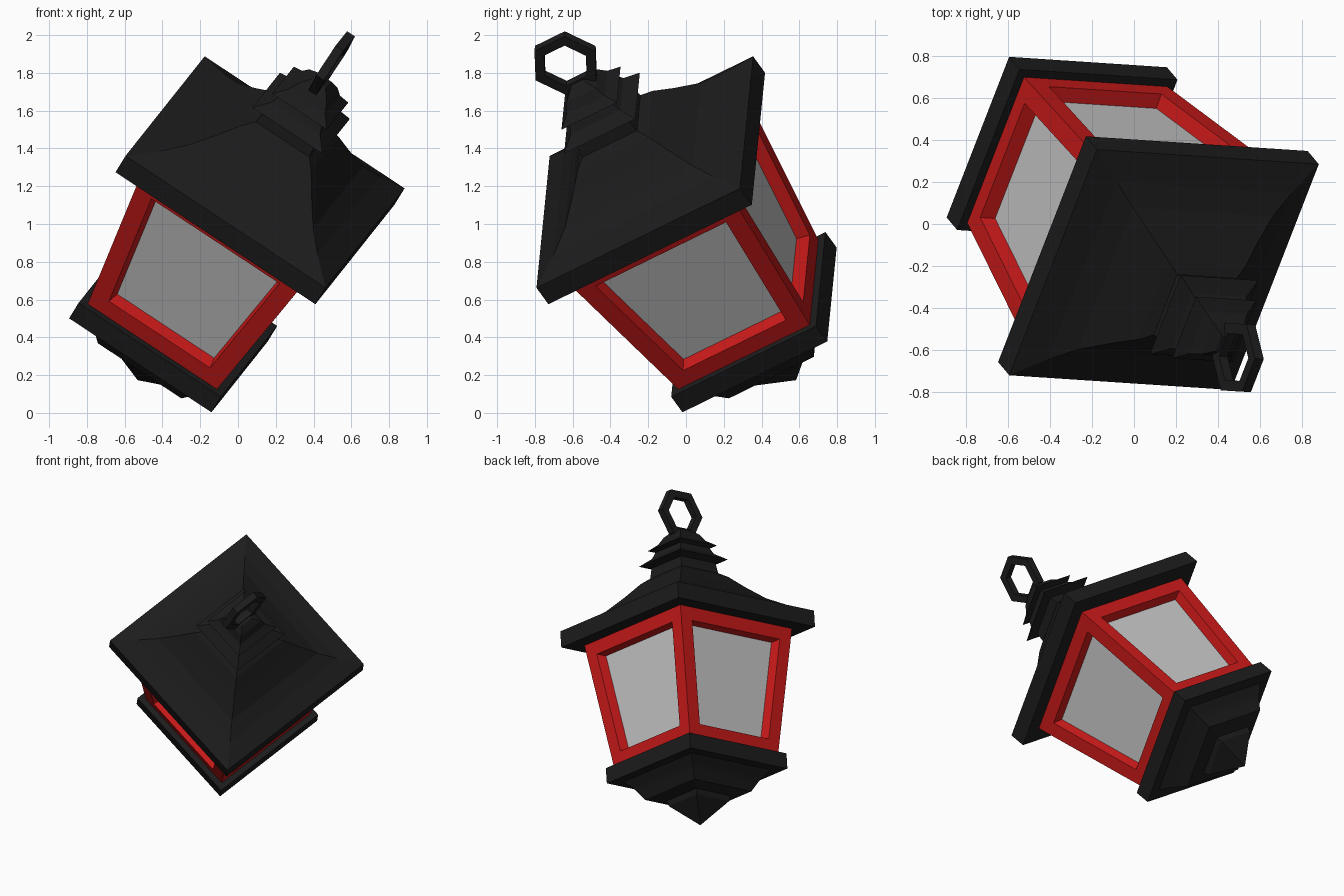
import bpy, bmesh, math
from mathutils import Matrix, Vector

if "Cube" in bpy.data.objects:
    bpy.data.objects.remove(bpy.data.objects["Cube"])

# Tilted lantern frame: side axes e1, e2 and the lantern's own up axis
e1 = Vector((0.833, -0.055, -0.550)).normalized()
e2 = Vector((0.331, 0.848, 0.414))
e2 = (e2 - e1 * e2.dot(e1)).normalized()
up = e1.cross(e2)
ORIGIN = Vector((0.09, -0.155, 1.188))      # centre of the roof underside


def frame(x, y, z, origin):
    m = Matrix((x, y, z)).transposed().to_4x4()
    m.translation = origin
    return m


LANTERN = frame(e1, e2, up, ORIGIN)


def material(name, rgb):
    m = bpy.data.materials.new(name)
    m.diffuse_color = (*rgb, 1)
    m.use_nodes = True
    m.node_tree.nodes["Principled BSDF"].inputs["Base Color"].default_value = m.diffuse_color
    return m


BLACK = material("black_metal", (0.012, 0.012, 0.012))
RED = material("red_paint", (0.6, 0.01, 0.01))


def lathe(profile, sides=4, turn=math.pi / 4, scale=math.sqrt(2), closed=False):
    """Turn an (r, h) profile into a faceted solid; square by default."""
    bm = bmesh.new()
    rings = []
    for r, h in profile:
        rings.append([bm.verts.new((r * scale * math.cos(turn + math.tau * i / sides),
                                    r * scale * math.sin(turn + math.tau * i / sides), h))
                      for i in range(sides)])
    pairs = list(zip(rings, rings[1:])) + ([(rings[-1], rings[0])] if closed else [])
    for a, b in pairs:
        for i in range(sides):
            j = (i + 1) % sides
            bm.faces.new((a[i], a[j], b[j], b[i]))
    bmesh.ops.remove_doubles(bm, verts=bm.verts, dist=1e-5)
    bmesh.ops.recalc_face_normals(bm, faces=bm.faces)
    return bm


def finish(bm, name, mat=None, matrix=LANTERN):
    me = bpy.data.meshes.new(name)
    bm.to_mesh(me)
    bm.free()
    ob = bpy.data.objects.new(name, me)
    ob.matrix_world = matrix
    if mat:
        me.materials.append(mat)
    bpy.context.collection.objects.link(ob)
    return ob


# Roof with flared eaves
finish(lathe([(0, 0), (0.635, 0), (0.635, 0.12), (0.50, 0.18), (0.40, 0.24),
              (0.30, 0.335), (0.22, 0.42), (0, 0.42)]), "roof", BLACK)

# Tiered cap on top of the roof
finish(lathe([(0, 0.41), (0.22, 0.42), (0.17, 0.455), (0.16, 0.53), (0.222, 0.55),
              (0.155, 0.60), (0.135, 0.645), (0.173, 0.66), (0.12, 0.70),
              (0.09, 0.75), (0.045, 0.79), (0, 0.80)]), "roof_finial", BLACK)

# Six-sided hanging ring
finish(lathe([(0.128, -0.025), (0.186, -0.025), (0.186, 0.025), (0.128, 0.025)],
             sides=6, turn=0, scale=1, closed=True),
       "hanging_ring", BLACK, frame(e2, up, e1, ORIGIN + up * 0.915))

# Tapered red body with a recessed window in each side
body = lathe([(0, -0.925), (0.41, -0.925), (0.52, 0.005), (0, 0.005)])
sides = [f for f in body.faces if len(f.verts) == 4]
bmesh.ops.inset_individual(body, faces=sides, thickness=0.10, use_even_offset=True)
bmesh.ops.inset_individual(body, faces=sides, thickness=0.015, depth=-0.07,
                           use_even_offset=True)

# Grey panes take the recessed faces
panes = bmesh.new()
for f in sides:
    panes.faces.new([panes.verts.new(v.co) for v in f.verts])
bmesh.ops.delete(body, geom=sides, context='FACES_ONLY')
finish(body, "window_frame", RED)
finish(panes, "window_panes")

# Base plate and the stepped drop below it
finish(lathe([(0, -0.92), (0.452, -0.92), (0.452, -1.033), (0, -1.033)]),
       "base_plate", BLACK)
finish(lathe([(0, -1.03), (0.37, -1.033), (0.32, -1.09), (0.30, -1.12), (0.265, -1.18),
              (0.16, -1.20), (0.15, -1.24), (0, -1.40)]), "base_drop", BLACK)
